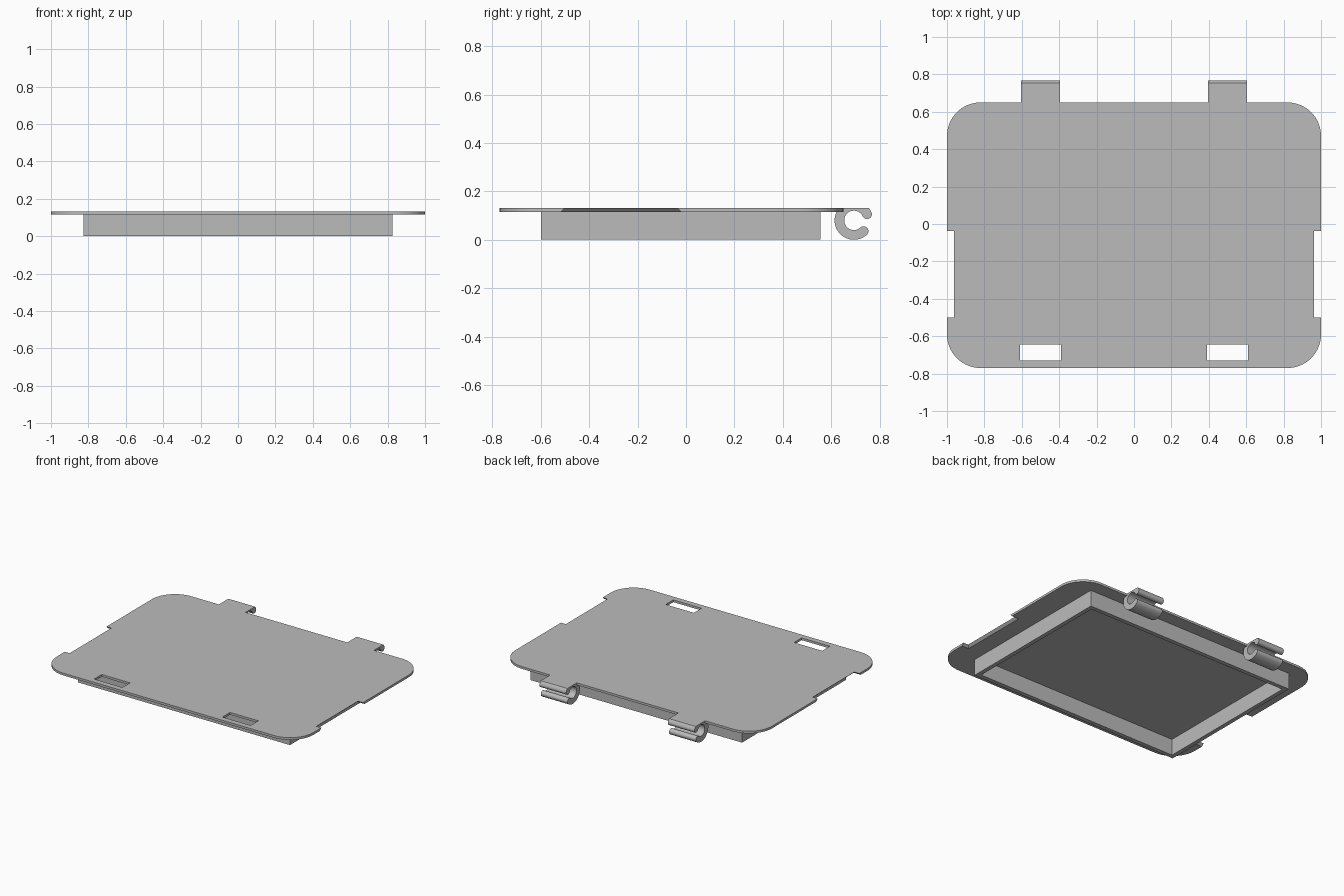
import bpy, bmesh
from math import sin, cos, pi, radians

cube = bpy.data.objects.get("Cube")
if cube:
    bpy.data.objects.remove(cube, do_unlink=True)

grey = bpy.data.materials.new("light grey")
grey.use_nodes = True
COLOR = (0.5, 0.5, 0.5, 1)
grey.diffuse_color = COLOR
grey.node_tree.nodes["Principled BSDF"].inputs["Base Color"].default_value = COLOR

TOP, UNDER = 0.131, 0.115      # plate top and underside
BACK, FRONT = 0.65, -0.77      # plate edges
RADIUS = 0.18                  # plate corner radius


def arc(cx, cy, r, a0, a1, n):
    return [(cx + r * cos(radians(a0 + (a1 - a0) * i / n)),
             cy + r * sin(radians(a0 + (a1 - a0) * i / n))) for i in range(n + 1)]


def rect(x0, x1, y0, y1):
    return [(x0, y0), (x1, y0), (x1, y1), (x0, y1)]


def loft(name, start, end):
    """Solid between two matching sets of loops; extra loops are holes."""
    bm = bmesh.new()
    caps = ([], [])
    for pair in zip(start, end):
        rings = [[bm.verts.new(p) for p in loop] for loop in pair]
        for ring, cap in zip(rings, caps):
            cap += [bm.edges.new((ring[i - 1], ring[i])) for i in range(len(ring))]
        a, b = rings
        for i in range(len(a)):
            bm.faces.new((a[i - 1], a[i], b[i], b[i - 1]))
    for cap in caps:
        bmesh.ops.triangle_fill(bm, use_beauty=True, edges=cap)
    bmesh.ops.recalc_face_normals(bm, faces=bm.faces)
    mesh = bpy.data.meshes.new(name)
    bm.to_mesh(mesh)
    bm.free()
    mesh.materials.append(grey)
    obj = bpy.data.objects.new(name, mesh)
    bpy.context.collection.objects.link(obj)
    bpy.ops.object.select_all(action='DESELECT')
    obj.select_set(True)
    bpy.context.view_layer.objects.active = obj
    bpy.ops.object.shade_smooth_by_angle(angle=radians(30))
    return obj


def at_z(loops, z):
    return [[(x, y, z) for x, y in loop] for loop in loops]


# Lid plate: rounded corners, undercut side notches, two latch slots
def plate_loops(grow):
    depth, y0, y1 = 0.962 - grow, -0.5 - grow, -0.037 + grow
    half = arc(1 - RADIUS, FRONT + RADIUS, RADIUS, -90, 0, 16)
    half += [(1, y0), (depth, y0), (depth, y1), (1, y1)]
    half += arc(1 - RADIUS, BACK - RADIUS, RADIUS, 0, 90, 16)
    outline = half + [(-x, y) for x, y in reversed(half)]
    return [outline] + [rect(x - 0.11, x + 0.11, -0.73, -0.645) for x in (-0.5, 0.5)]


loft("lid_plate", at_z(plate_loops(0.017), UNDER), at_z(plate_loops(0), TOP))

# Thin rectangular wall under the plate
WALL = 0.03
wall = [rect(-0.825, 0.825, -0.6, 0.555),
        rect(-0.825 + WALL, 0.825 - WALL, -0.6 + WALL, 0.555 - WALL)]
loft("inner_wall", at_z(wall, 0), at_z(wall, UNDER + 0.002))

# Open hinge clips with rounded tips, flattened level with the plate
CY, CZ, OUTER, INNER = 0.694, 0.08, 0.08, 0.04
A0, A1 = 25, 312
MID, TIP = (OUTER + INNER) / 2, (OUTER - INNER) / 2


def tip(angle, start):
    a = radians(angle)
    return arc(CY + MID * cos(a), CZ + MID * sin(a), TIP, start, start + 180, 10)[1:-1]


clip = arc(CY, CZ, OUTER, A0, A1, 56) + tip(A1, A1)
clip += arc(CY, CZ, INNER, A1, A0, 40) + tip(A0, A0 + 180)
clip = [(y, min(z, TOP)) for y, z in clip]
for side, x in (("right", -0.5), ("left", 0.5)):
    loft(side + "_hinge_clip",
         [[(x - 0.104, y, z) for y, z in clip]],
         [[(x + 0.104, y, z) for y, z in clip]])
